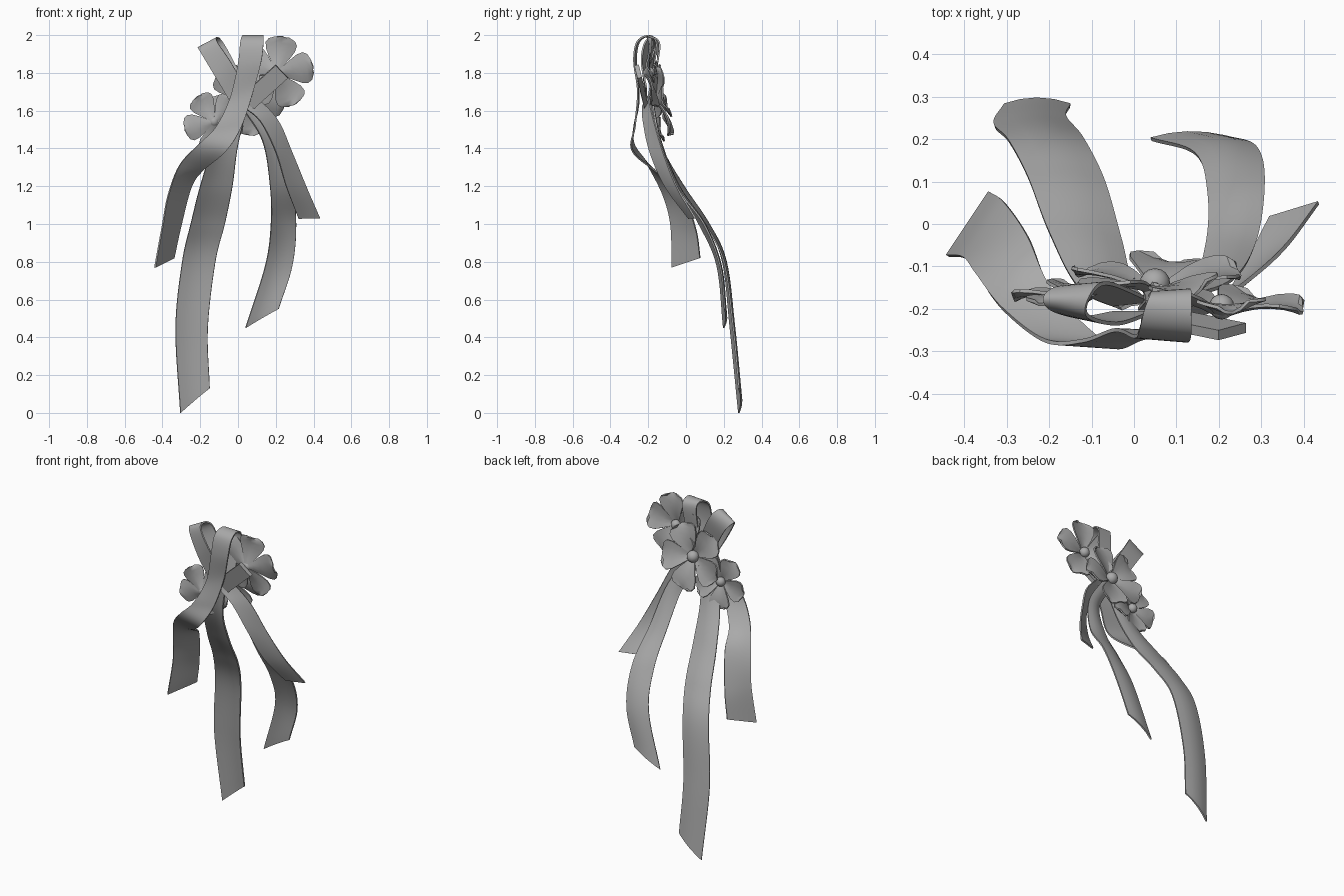
import bpy, bmesh, math
from mathutils import Vector

cube = bpy.data.objects.get("Cube")
if cube:
    bpy.data.objects.remove(cube, do_unlink=True)

mat = bpy.data.materials.new("soft grey")
mat.use_nodes = True
GREY = (0.4, 0.4, 0.4, 1)
mat.diffuse_color = GREY
mat.node_tree.nodes["Principled BSDF"].inputs["Base Color"].default_value = GREY


def finish(name, bm, thickness=0):
    """Turn a bmesh into a smooth shaded object, optionally thickened."""
    bmesh.ops.recalc_face_normals(bm, faces=bm.faces)
    me = bpy.data.meshes.new(name)
    bm.to_mesh(me)
    bm.free()
    me.materials.append(mat)
    ob = bpy.data.objects.new(name, me)
    bpy.context.collection.objects.link(ob)
    bpy.ops.object.select_all(action='DESELECT')
    ob.select_set(True)
    bpy.context.view_layer.objects.active = ob
    if thickness:
        mod = ob.modifiers.new("thickness", 'SOLIDIFY')
        mod.thickness = thickness
        mod.offset = 0
        bpy.ops.object.modifier_apply(modifier=mod.name)
    bpy.ops.object.shade_smooth_by_angle(angle=math.radians(40))


def add_grid(bm, rows):
    """Skin a list of equal length rows of points."""
    vs = [[bm.verts.new(p) for p in row] for row in rows]
    for a, b in zip(vs, vs[1:]):
        for j in range(len(a) - 1):
            bm.faces.new((a[j], a[j + 1], b[j + 1], b[j]))


def spline(points, steps=8):
    """Smooth curve through the points."""
    p = [Vector(q) for q in points]
    p = [2 * p[0] - p[1]] + p + [2 * p[-1] - p[-2]]
    out = []
    for i in range(1, len(p) - 2):
        a, b, c, d = p[i - 1:i + 3]
        for k in range(steps):
            t = k / steps
            out.append(0.5 * (2 * b + (c - a) * t + (2 * a - 5 * b + 4 * c - d) * t * t
                              + (3 * b - a - 3 * c + d) * t ** 3))
    return out + [p[-2]]


def ribbon(name, stations, bow=0.0):
    """Each station gives both edges of the band: x, y, z, x, y, z."""
    left = spline([s[:3] for s in stations])
    right = spline([s[3:] for s in stations])
    rows = []
    for i, (l, r) in enumerate(zip(left, right)):
        a, b = max(i - 1, 0), min(i + 1, len(left) - 1)
        n = (r - l).cross(left[b] + right[b] - left[a] - right[a]).normalized()
        rows.append([l.lerp(r, t) + n * bow * 4 * t * (1 - t) for t in (0, 0.25, 0.5, 0.75, 1)])
    bm = bmesh.new()
    add_grid(bm, rows)
    finish(name, bm, 0.009)


# Trailing ribbons
ribbon("long_tail", [
    (-0.03, -0.20, 1.66, 0.06, -0.20, 1.66),
    (-0.13, -0.15, 1.42, 0.00, -0.15, 1.42),
    (-0.20, -0.02, 1.20, -0.03, -0.04, 1.20),
    (-0.25, 0.11, 1.00, -0.07, 0.10, 1.00),
    (-0.295, 0.195, 0.80, -0.12, 0.20, 0.80),
    (-0.33, 0.235, 0.45, -0.16, 0.25, 0.45),
    (-0.305, 0.28, 0.00, -0.15, 0.28, 0.13)], 0.014)
ribbon("left_tail", [
    (0.02, -0.20, 1.62, 0.08, -0.18, 1.66),
    (0.13, -0.16, 1.44, 0.22, -0.14, 1.45),
    (0.17, -0.05, 1.20, 0.285, -0.05, 1.20),
    (0.175, 0.07, 1.00, 0.308, 0.095, 1.00),
    (0.145, 0.165, 0.78, 0.288, 0.18, 0.78),
    (0.04, 0.20, 0.45, 0.215, 0.205, 0.55)], 0.012)
ribbon("left_short_tail", [
    (0.03, -0.23, 1.62, 0.09, -0.20, 1.68),
    (0.12, -0.225, 1.54, 0.21, -0.17, 1.55),
    (0.20, -0.19, 1.38, 0.285, -0.12, 1.38),
    (0.255, -0.11, 1.20, 0.36, -0.05, 1.20),
    (0.32, 0.015, 1.03, 0.435, 0.05, 1.03)])

# Ribbon that folds over the top and drops to the right
ribbon("looped_tail", [
    (0.01, -0.20, 1.66, 0.10, -0.20, 1.66),
    (0.035, -0.17, 1.85, 0.125, -0.165, 1.87),
    (0.04, -0.165, 1.97, 0.135, -0.16, 1.97),
    (0.025, -0.20, 1.995, 0.135, -0.21, 1.995),
    (0.012, -0.25, 1.96, 0.135, -0.26, 1.96),
    (0.0, -0.265, 1.85, 0.123, -0.275, 1.86),
    (-0.045, -0.25, 1.66, 0.08, -0.255, 1.70),
    (-0.12, -0.275, 1.51, 0.02, -0.27, 1.52),
    (-0.21, -0.275, 1.42, -0.06, -0.285, 1.39),
    (-0.31, -0.20, 1.31, -0.19, -0.16, 1.28),
    (-0.37, -0.12, 1.15, -0.25, -0.03, 1.19),
    (-0.40, -0.08, 0.99, -0.305, 0.05, 0.98),
    (-0.44, -0.075, 0.77, -0.34, 0.075, 0.82)])

# Small bow loop at the upper right
ribbon("bow_loop", [
    (-0.05, -0.21, 1.66, 0.04, -0.21, 1.72),
    (-0.12, -0.22, 1.78, -0.04, -0.235, 1.86),
    (-0.195, -0.20, 1.905, -0.11, -0.215, 1.965),
    (-0.21, -0.17, 1.93, -0.10, -0.165, 1.985),
    (-0.16, -0.15, 1.87, -0.06, -0.14, 1.93),
    (-0.05, -0.19, 1.68, 0.04, -0.18, 1.74)])

# Clip bar
bm = bmesh.new()
d = Vector((0.74, -0.15, 0.67)).normalized()
n = Vector((0.15, -0.95, -0.1))
n = (n - d * n.dot(d)).normalized()
w = d.cross(n)
bmesh.ops.create_cube(bm, size=1)
for v in bm.verts:
    v.co = Vector((0.14, -0.235, 1.725)) + d * v.co.x * 0.25 + w * v.co.y * 0.095 + n * v.co.z * 0.024
finish("clip_bar", bm)

# Petal outline: distance along, half width, lift (fractions of petal length)
PETAL = [(0.06, 0.05, 0.0), (0.25, 0.15, 0.08), (0.45, 0.28, 0.14), (0.65, 0.39, 0.17),
         (0.82, 0.42, 0.17), (0.93, 0.35, 0.15), (1.0, 0.18, 0.12)]


def flower(name, centre, normal, radius, phase, ball):
    c, nrm = Vector(centre), Vector(normal).normalized()
    bm = bmesh.new()
    for k in range(5):
        a = math.radians(phase + 72 * k)
        out = Vector((math.cos(a), 0, math.sin(a)))
        out = (out - nrm * out.dot(nrm)).normalized()
        side = nrm.cross(out)
        rows = []
        for u, hw, lift in PETAL:
            rows.append([c + radius * (out * (u - 0.04 * abs(s)) + side * hw * s
                                       + nrm * (lift + 0.10 * s * s * u + 0.05 * s * u))
                         for s in (-1, -0.5, 0, 0.5, 1)])
        add_grid(bm, rows)
    finish(name + "_petals", bm, 0.008)
    bm = bmesh.new()
    bmesh.ops.create_uvsphere(bm, u_segments=16, v_segments=10, radius=ball)
    bmesh.ops.translate(bm, verts=bm.verts, vec=c + nrm * 0.02)
    finish(name + "_centre", bm)


# Three blossoms facing backwards
flower("upper_flower", (0.205, -0.215, 1.80), (0.08, 1, 0.08), 0.195, 82, 0.03)
flower("middle_flower", (0.05, -0.16, 1.66), (-0.03, 1, 0.2), 0.205, -80, 0.036)
flower("lower_flower", (-0.125, -0.185, 1.54), (-0.12, 1, 0.1), 0.162, 195, 0.028)
